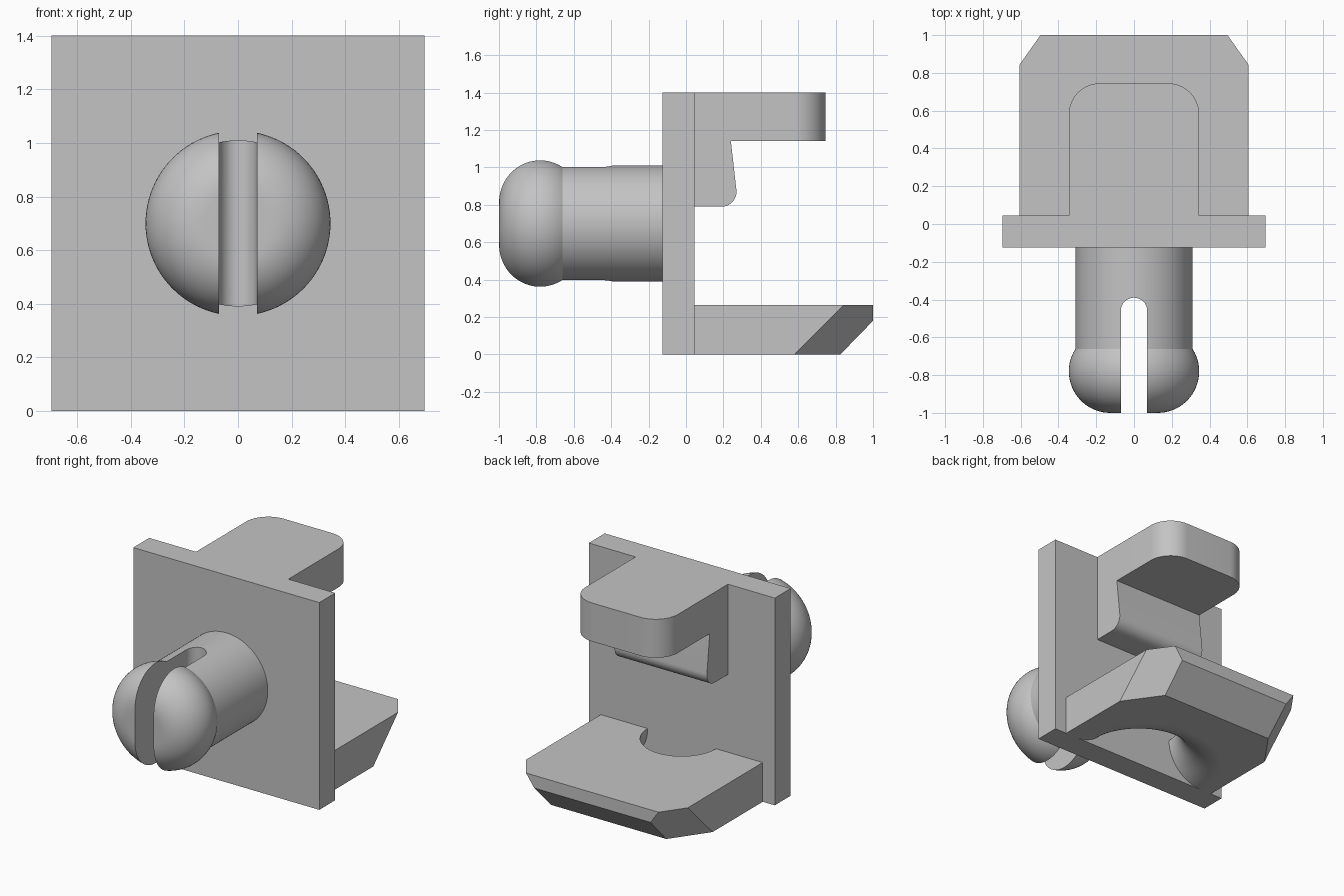
import bpy, bmesh, math
from mathutils import Vector

if "Cube" in bpy.data.objects:
    bpy.data.objects.remove(bpy.data.objects["Cube"])

GREY = (0.55, 0.55, 0.55, 1)
grey = bpy.data.materials.new("plain_grey")
grey.use_nodes = True
grey.diffuse_color = GREY
grey.node_tree.nodes["Principled BSDF"].inputs["Base Color"].default_value = GREY

BACK = 0.045      # rear face of the plate
PIN_Z = 0.7       # height of the pin axis
SHELF_TOP = 0.265


def finish(name, bm):
    bmesh.ops.recalc_face_normals(bm, faces=bm.faces)
    mesh = bpy.data.meshes.new(name)
    bm.to_mesh(mesh)
    bm.free()
    mesh.materials.append(grey)
    obj = bpy.data.objects.new(name, mesh)
    bpy.context.collection.objects.link(obj)
    return obj


def arc(cx, cy, r, start, end, steps=16):
    angles = [math.radians(start + (end - start) * i / steps) for i in range(steps + 1)]
    return [(cx + r * math.cos(a), cy + r * math.sin(a)) for a in angles]


def prism(points, offset):
    """Extrude a flat outline along an offset vector."""
    bm = bmesh.new()
    face = bm.faces.new([bm.verts.new(p) for p in points])
    out = bmesh.ops.extrude_face_region(bm, geom=[face])
    verts = [v for v in out["geom"] if isinstance(v, bmesh.types.BMVert)]
    bmesh.ops.translate(bm, verts=verts, vec=offset)
    return bm


def box(x, y0, y1, z0, z1):
    return prism([(-x, y0, z0), (x, y0, z0), (x, y1, z0), (-x, y1, z0)], (0, 0, z1 - z0))


def lathe(points, center, axis, steps=96):
    """Revolve an open profile that starts and ends on the axis."""
    bm = bmesh.new()
    verts = [bm.verts.new(p) for p in points]
    edges = [bm.edges.new(pair) for pair in zip(verts, verts[1:])]
    bmesh.ops.spin(bm, geom=verts + edges, cent=center, axis=axis,
                   angle=math.tau, steps=steps, use_duplicate=False)
    bmesh.ops.remove_doubles(bm, verts=bm.verts, dist=0.0001)
    return bm


def cut(obj, cutter):
    cutter.hide_render = True
    mod = obj.modifiers.new("cut", "BOOLEAN")
    mod.operation = "DIFFERENCE"
    mod.solver = "EXACT"
    mod.object = cutter
    bpy.context.view_layer.objects.active = obj
    bpy.ops.object.modifier_apply(modifier=mod.name)
    bpy.data.objects.remove(cutter)


def slice_off(bm, point, normal):
    """Remove everything on the normal side of a plane and cap the opening."""
    geom = bm.verts[:] + bm.edges[:] + bm.faces[:]
    out = bmesh.ops.bisect_plane(bm, geom=geom, plane_co=point,
                                 plane_no=Vector(normal).normalized(), clear_outer=True)
    edges = [e for e in out["geom_cut"] if isinstance(e, bmesh.types.BMEdge)]
    bmesh.ops.contextual_create(bm, geom=edges)


# Upright plate
plate = finish("plate", box(0.695, -0.125, BACK, 0, 1.4))

# Upper tab with rounded rear corners
R = 0.165
outline = [(0.345, BACK)] + arc(0.345 - R, 0.745 - R, R, 0, 90)
outline += [(-x, y) for x, y in reversed(outline)]
upper_tab = finish("upper_tab", prism([(x, y, 1.14) for x, y in outline], (0, 0, 0.26)))

# Hooked block under the tab, leaning rearwards with a rounded lower edge
side = [(BACK, 1.14), (BACK, 0.79)] + arc(0.19, 0.87, 0.08, -90, 6) + [(0.24, 1.14)]
hook_block = finish("hook_block", prism([(-0.345, y, z) for y, z in side], (0.69, 0, 0)))

# Lower shelf with bevelled rear edge and slanted corners
bm = box(0.605, BACK, 1.0, 0, SHELF_TOP)
slice_off(bm, (0, 1.0, 0.18), (0, 0.18, -0.175))
for s in (1, -1):
    slice_off(bm, (s * 0.605, 0.845, SHELF_TOP), (s * 0.155, 0.11, -0.11))
shelf = finish("shelf", bm)

# Flared half-round opening in the shelf, widening downwards
flare = [(0, 0.32), (0.255, 0.32)] + arc(0.52, SHELF_TOP, 0.265, 180, 269, 20)
flare += [(0.52, -0.05), (0, -0.05)]
cutter = finish("flare_cutter",
                lathe([(r, BACK, z) for r, z in flare], (0, BACK, 0), (0, 0, 1)))
cut(shelf, cutter)

# Round pin with a bulbous head
profile = [(0, -0.125), (0.31, -0.125), (0.31, -0.661)]
profile += [(r, y) for r, y in arc(0.125, -0.78, 0.22, 32, -90, 24)] + [(0, -1.0)]
pin = finish("pin", lathe([(r, y, PIN_Z) for r, y in profile], (0, 0, PIN_Z), (0, 1, 0)))

# Slot through the pin with a rounded end
slot = [(-0.07, -1.1), (0.07, -1.1)] + arc(0, -0.46, 0.07, 0, 180)
cut(pin, finish("slot_cutter", prism([(x, y, 0.2) for x, y in slot], (0, 0, 1.0))))

# Smooth the curved surfaces and keep the edges crisp
bpy.ops.object.select_all(action="DESELECT")
for obj in (plate, upper_tab, hook_block, shelf, pin):
    obj.select_set(True)
bpy.context.view_layer.objects.active = plate
bpy.ops.object.shade_smooth_by_angle(angle=math.radians(25))
